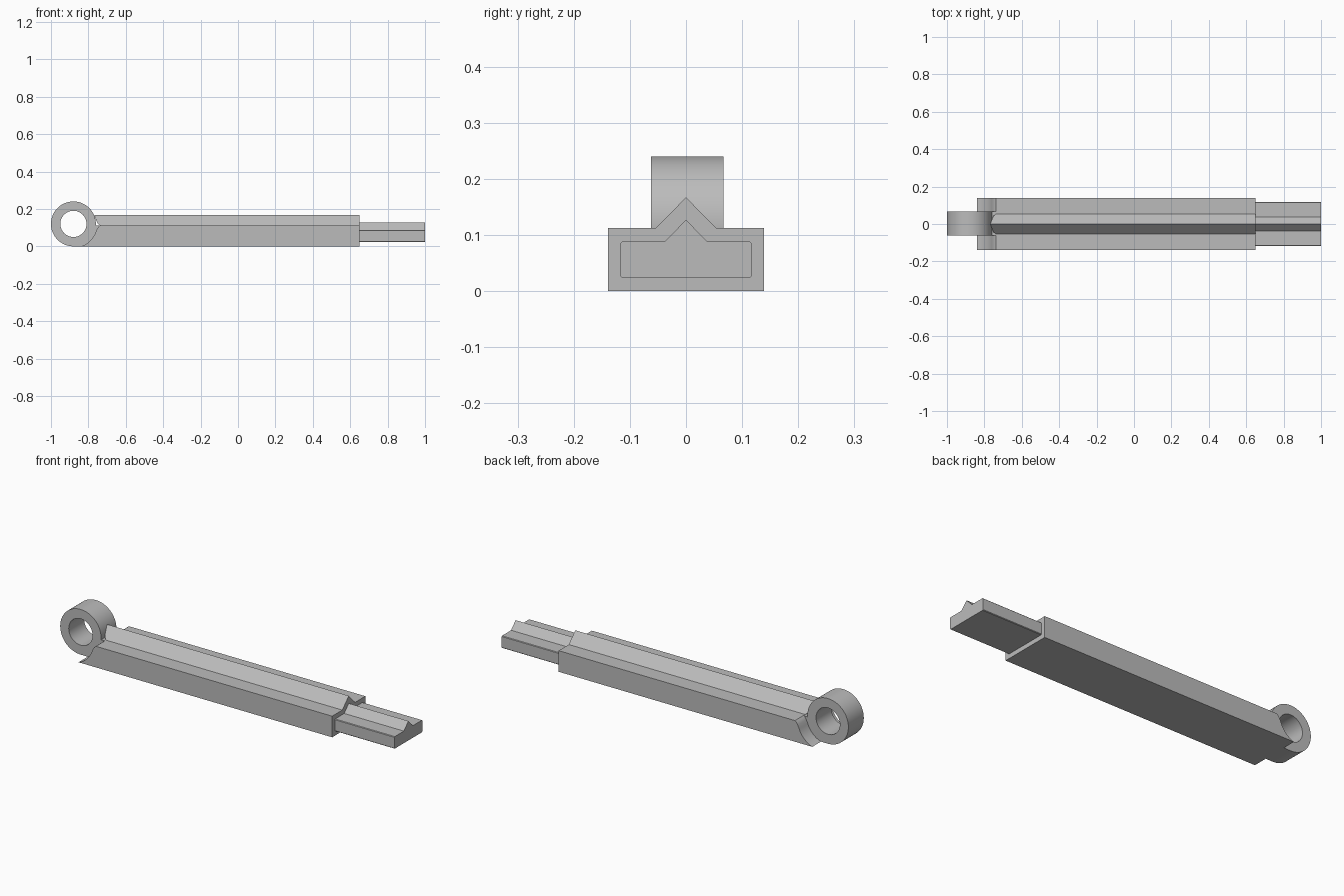
import bpy
import bmesh
from math import cos, sin, pi, radians

if "Cube" in bpy.data.objects:
    bpy.data.objects.remove(bpy.data.objects["Cube"])

# Single plain grey
GREY = (0.5, 0.5, 0.5, 1)
mat = bpy.data.materials.new("plain grey")
mat.use_nodes = True
mat.diffuse_color = GREY
mat.node_tree.nodes["Principled BSDF"].inputs["Base Color"].default_value = GREY

CX, CZ = -0.88, 0.12          # eye centre
OUTER, HOLE = 0.12, 0.07      # eye radii
EYE_Y = (-0.062, 0.067)       # eye thickness span
BODY_START, BODY_END = -0.9, 0.65


def arc(radius, start, end, steps):
    """Points on a circle about the eye centre, angles in degrees."""
    angles = [radians(start + (end - start) * i / steps) for i in range(steps + 1)]
    return [(CX + radius * cos(a), CZ + radius * sin(a)) for a in angles]


def finish(name, bm):
    bmesh.ops.recalc_face_normals(bm, faces=bm.faces)
    mesh = bpy.data.meshes.new(name)
    bm.to_mesh(mesh)
    bm.free()
    obj = bpy.data.objects.new(name, mesh)
    bpy.context.collection.objects.link(obj)
    mesh.materials.append(mat)
    return obj


def prism(name, profile, axis, span):
    """Extrude a closed profile along x (yz profile) or y (xz profile)."""
    bm = bmesh.new()
    place = (lambda p, d: (d, p[0], p[1])) if axis == "x" else (lambda p, d: (p[0], d, p[1]))
    ends = [[bm.verts.new(place(p, d)) for p in profile] for d in span]
    a, b = ends
    bm.faces.new(a)
    bm.faces.new(b)
    for i in range(len(a)):
        j = (i + 1) % len(a)
        bm.faces.new((a[i], a[j], b[j], b[i]))
    return finish(name, bm)


def smooth(obj):
    bpy.ops.object.select_all(action="DESELECT")
    obj.select_set(True)
    bpy.context.view_layer.objects.active = obj
    bpy.ops.object.shade_smooth_by_angle(angle=radians(30))


def ridged_section(half, bottom, shoulder, ridge_half, peak, chamfer=0):
    """Rectangular section with a triangular ridge on top."""
    c = chamfer
    side = [(half - c, bottom), (half, bottom + c), (half, shoulder - c),
            (half - c, shoulder)] if c else [(half, bottom), (half, shoulder)]
    side.append((ridge_half, shoulder))
    return side + [(0, peak)] + [(-y, z) for y, z in reversed(side)]


# Long outer body
body = prism("outer_body", ridged_section(0.139, 0, 0.112, 0.054, 0.167),
             "x", (BODY_START, BODY_END))

# Hollow the body end around the eye, flaring out at the shoulder
cut_profile = ([(-1.1, -0.05), (CX, -0.05)] + arc(0.127, -90, -20, 20)
               + [(-0.753, 0.094), (-0.746, 0.105), (-0.737, 0.112),
                  (-0.75, 0.122), (-0.757, 0.135), (-0.768, 0.167),
                  (-0.78, 0.22), (-1.1, 0.22)])
cutter = prism("end_cutter", cut_profile, "y", (-0.3, 0.3))
cutter.hide_render = True
mod = body.modifiers.new("end_cut", "BOOLEAN")
mod.operation = "DIFFERENCE"
mod.solver = "EXACT"
mod.object = cutter
bpy.context.view_layer.objects.active = body
bpy.ops.object.modifier_apply(modifier=mod.name)
bpy.data.objects.remove(cutter)
smooth(body)

# Neck joining the eye to the body
neck = prism("eye_neck", arc(OUTER - 0.005, -5, -85, 16) + [(CX, 0), (-0.72, 0), (-0.72, 0.112)],
             "y", EYE_Y)

# Sliding inner rod
rod = prism("inner_rod", ridged_section(0.117, 0.024, 0.088, 0.038, 0.127, 0.003),
            "x", (0.6, 1.0))

# Mounting eye ring
SEG = 72
bm = bmesh.new()
loops = []
for radius, y in ((OUTER, EYE_Y[0]), (OUTER, EYE_Y[1]), (HOLE, EYE_Y[1]), (HOLE, EYE_Y[0])):
    loops.append([bm.verts.new((CX + radius * cos(2 * pi * i / SEG), y,
                                CZ + radius * sin(2 * pi * i / SEG))) for i in range(SEG)])
for k in range(4):
    a, b = loops[k], loops[(k + 1) % 4]
    for i in range(SEG):
        j = (i + 1) % SEG
        bm.faces.new((a[i], a[j], b[j], b[i]))
smooth(finish("mounting_eye", bm))
